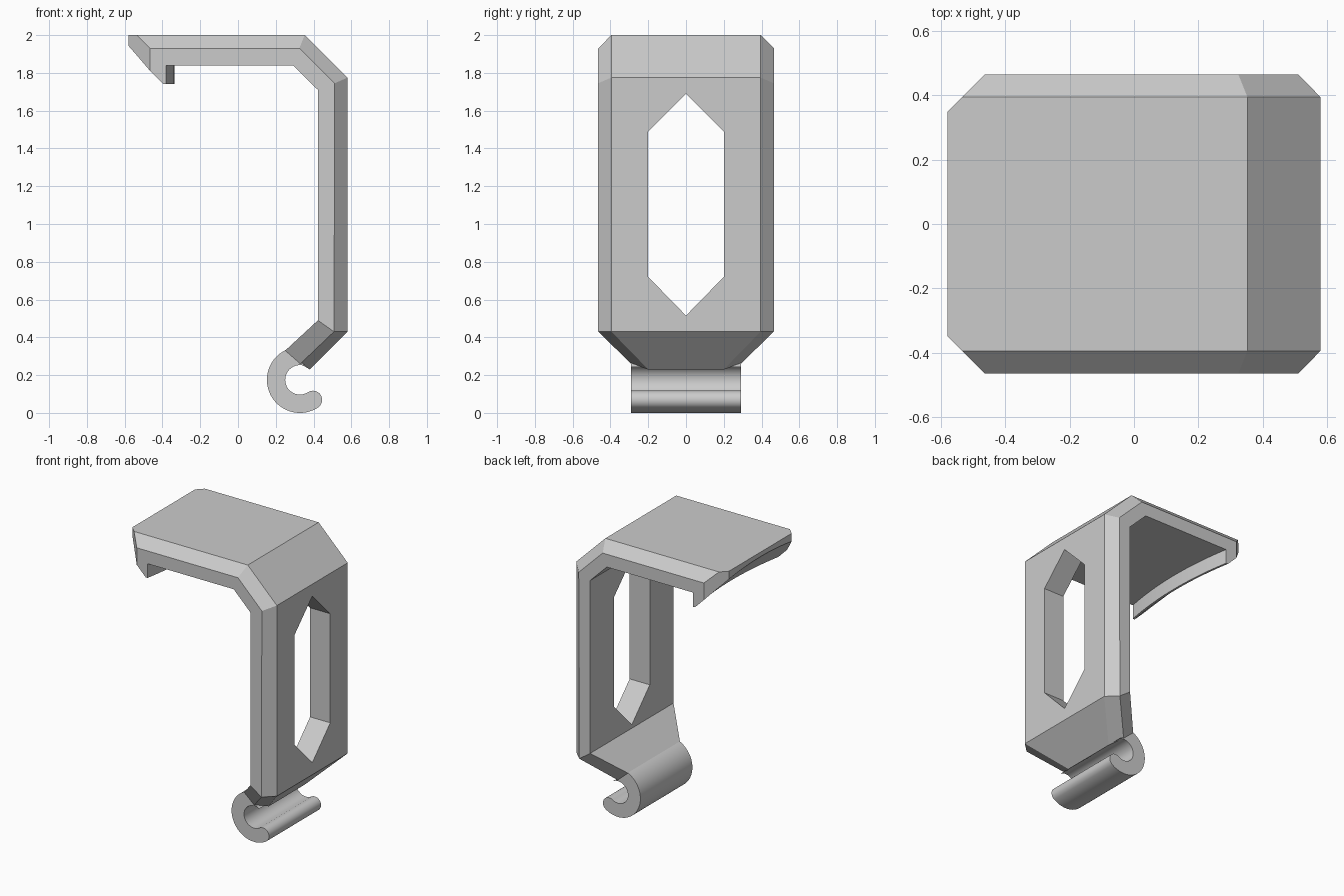
import bpy, bmesh, math
from mathutils import Vector

cube = bpy.data.objects.get("Cube")
if cube:
    bpy.data.objects.remove(cube, do_unlink=True)

gray = bpy.data.materials.new("plain gray")
gray.use_nodes = True
COLOR = (0.6, 0.6, 0.6, 1)
gray.diffuse_color = COLOR
gray.node_tree.nodes["Principled BSDF"].inputs["Base Color"].default_value = COLOR

W = 0.465      # half width of the bracket
END = -0.58    # free end of the top plate
BOW = 0.043    # how far the lip bulges at its middle


def make_object(name, bm):
    bmesh.ops.recalc_face_normals(bm, faces=bm.faces)
    mesh = bpy.data.meshes.new(name)
    bm.to_mesh(mesh)
    bm.free()
    mesh.materials.append(gray)
    obj = bpy.data.objects.new(name, mesh)
    bpy.context.collection.objects.link(obj)
    return obj


def prism(points, offset):
    """Extrude a closed planar outline along an offset."""
    bm = bmesh.new()
    face = bm.faces.new([bm.verts.new(p) for p in points])
    ext = bmesh.ops.extrude_face_region(bm, geom=[face])["geom"]
    bmesh.ops.translate(bm, vec=offset,
                        verts=[v for v in ext if isinstance(v, bmesh.types.BMVert)])
    return bm


def trim_corners(bm):
    """Cut both corners of the free end at an angle and cap them."""
    for s in (-1, 1):
        bmesh.ops.bisect_plane(bm, geom=bm.verts[:] + bm.edges[:] + bm.faces[:],
                               plane_co=Vector((END, s * 0.35, 0)),
                               plane_no=Vector((-1, s, 0)), clear_outer=True)
        bmesh.ops.holes_fill(bm, edges=[e for e in bm.edges if e.is_boundary])


def bowed_outline(x_back, x_side, z, reach):
    """Plan outline with a straight back and a bulging front."""
    points = [(x_back, reach * W, z), (x_back, -reach * W, z)]
    for i in range(25):
        t = reach * (i / 12 - 1)
        points.append((x_side + BOW * (1 - t * t), W * t, z))
    return points


def subtract(target, cutter):
    cutter.hide_render = True
    mod = target.modifiers.new("cut", 'BOOLEAN')
    mod.operation = 'DIFFERENCE'
    mod.solver = 'EXACT'
    mod.object = cutter
    bpy.context.view_layer.objects.active = target
    bpy.ops.object.modifier_apply(modifier=mod.name)


# Bracket: chamfered section lofted along the bends
# each station: outer, chamfer and inner (x, z), then outer and inner half widths
stations = [
    ((END, 2.0), (END, 1.93), (END, 1.84), 0.395, W),
    ((0.353, 2.0), (0.325, 1.93), (0.292, 1.84), 0.395, W),
    ((0.58, 1.775), (0.512, 1.745), (0.423, 1.71), 0.395, W),
    ((0.58, 0.43), (0.508, 0.43), (0.423, 0.49), 0.395, W),
    ((0.38, 0.23), (0.33, 0.26), (0.25, 0.33), 0.2, 0.29),
]
bm = bmesh.new()
rings = []
for outer, mid, inner, wo, wi in stations:
    half = [(outer, wo), (mid, wi), (inner, wi)]
    loop = [(p[0], w, p[1]) for p, w in half]
    loop += [(p[0], -w, p[1]) for p, w in reversed(half)]
    rings.append([bm.verts.new(c) for c in loop])
for a, b in zip(rings, rings[1:]):
    for i in range(6):
        j = (i + 1) % 6
        bm.faces.new((a[i], a[j], b[j], b[i]))
bm.faces.new(rings[0])
bm.faces.new(rings[-1])
trim_corners(bm)
bracket = make_object("bracket", bm)

# Lip under the free end, with a bowed inner face
bm = prism(bowed_outline(END, -0.38, 1.74, 1), (0, 0, 0.1))
trim_corners(bm)
lip = make_object("lip", bm)

# Pointed slot through the upright plate
slot = [(0.2, 0.72), (0.2, 1.49), (0, 1.69), (-0.2, 1.49), (-0.2, 0.72), (0, 0.515)]
slot_cutter = make_object("slot_cutter",
                          prism([(0.3, y, z) for y, z in slot], (0.5, 0, 0)))
subtract(bracket, slot_cutter)

# Bowed undercut sloping up to the free end
undercut = make_object("undercut_cutter",
                       prism(bowed_outline(-1, -0.355, 1.7, 1.1), (-0.29, 0, 0.29)))
subtract(bracket, undercut)
subtract(lip, undercut)
for cutter in (slot_cutter, undercut):
    bpy.data.objects.remove(cutter, do_unlink=True)

# Round hook at the foot
CX, CZ, R_OUT, R_IN = 0.328, 0.175, 0.175, 0.078


def arc(cx, cz, r, a0, a1, n):
    angles = [math.radians(a0 + (a1 - a0) * i / n) for i in range(n + 1)]
    return [(cx + r * math.cos(a), -0.29, cz + r * math.sin(a)) for a in angles]


TIP = 303
r_mid, r_tip = (R_OUT + R_IN) / 2, (R_OUT - R_IN) / 2
tx = CX + r_mid * math.cos(math.radians(TIP))
tz = CZ + r_mid * math.sin(math.radians(TIP))
profile = arc(CX, CZ, R_OUT, 116, TIP, 40)
profile += arc(tx, tz, r_tip, TIP, TIP + 180, 20)[1:-1]
profile += arc(CX, CZ, R_IN, TIP, 60, 40)
hook = make_object("hook", prism(profile, (0, 0.58, 0)))

# Smooth the rounded surfaces, keep their edges sharp
for obj in (bracket, lip, hook):
    bpy.ops.object.select_all(action='DESELECT')
    obj.select_set(True)
    bpy.context.view_layer.objects.active = obj
    bpy.ops.object.shade_smooth_by_angle(angle=math.radians(12))
